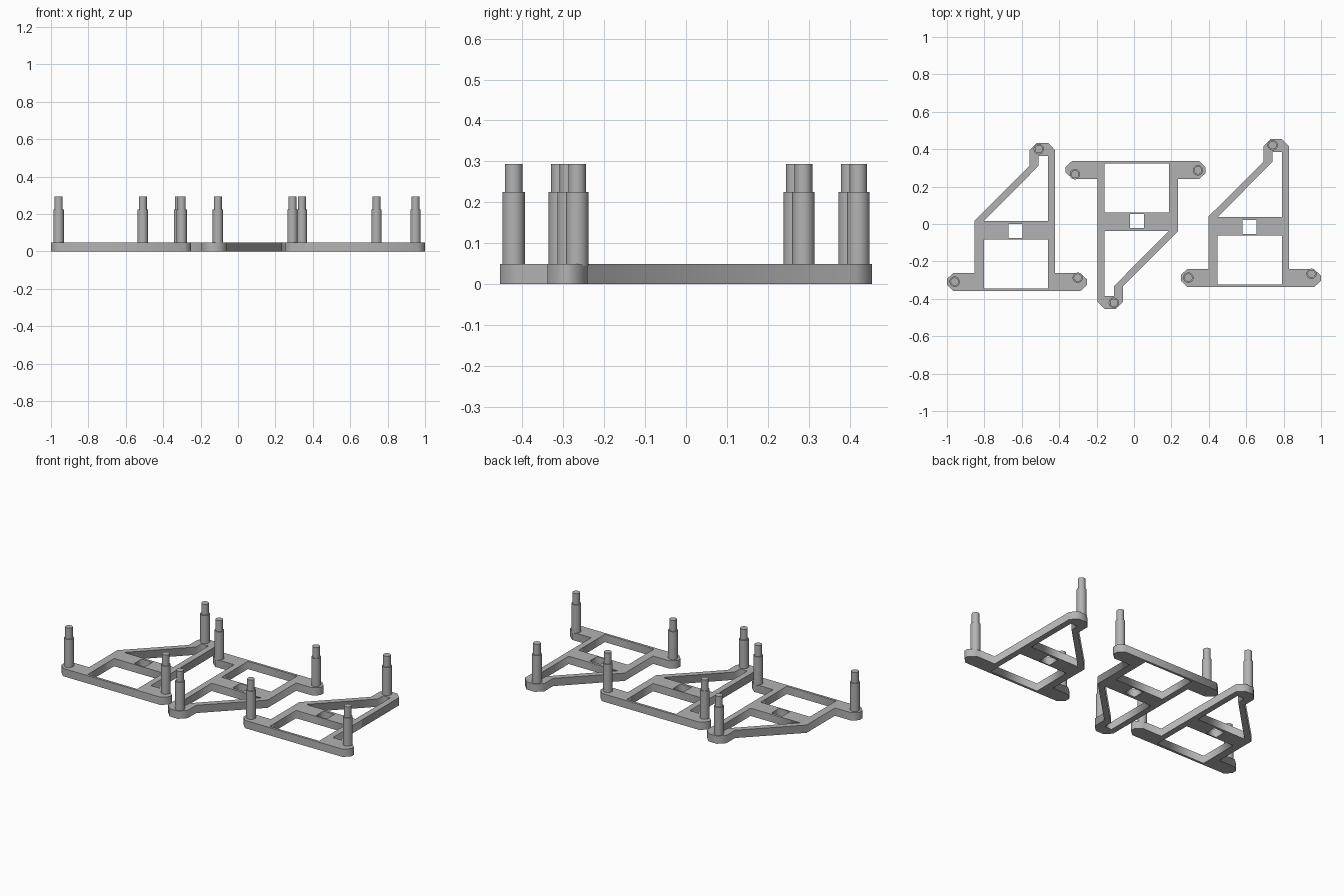
import bpy
import math

if "Cube" in bpy.data.objects:
    bpy.data.objects.remove(bpy.data.objects["Cube"])

T = 0.049          # plate thickness
grey = bpy.data.materials.new("grey plastic")
grey.diffuse_color = (0.45, 0.45, 0.45, 1)
grey.use_nodes = True
grey.node_tree.nodes["Principled BSDF"].inputs["Base Color"].default_value = grey.diffuse_color

# Bracket outline and its three openings
OUTLINE = [(0.285, -0.338), (0.963, -0.338), (1.0, -0.303), (1.0, -0.276), (0.96, -0.241),
           (0.828, -0.241), (0.828, 0.416), (0.79, 0.455), (0.732, 0.455), (0.692, 0.416),
           (0.692, 0.332), (0.398, 0.04), (0.398, -0.241), (0.285, -0.241), (0.25, -0.272),
           (0.25, -0.303)]
WINDOW = [(0.447, -0.323), (0.79, -0.323), (0.79, -0.062), (0.447, -0.062)]
SLOT = [(0.58, -0.053), (0.655, -0.053), (0.655, 0.021), (0.58, 0.021)]
TRIANGLE = [(0.447, 0.037), (0.79, 0.037), (0.79, 0.385), (0.74, 0.385), (0.74, 0.332)]
POSTS = [(0.741, 0.421), (0.291, -0.287), (0.949, -0.266)]


def plate(name, place):
    """Flat frame: filled 2D curve with holes, extruded to the plate thickness."""
    cu = bpy.data.curves.new(name, 'CURVE')
    cu.dimensions = '2D'
    cu.fill_mode = 'BOTH'
    cu.extrude = T / 2
    for loop in (OUTLINE, WINDOW, SLOT, TRIANGLE):
        sp = cu.splines.new('POLY')
        sp.points.add(len(loop) - 1)
        for p, xy in zip(sp.points, loop):
            p.co = (*place(*xy), 0, 1)
        sp.use_cyclic_u = True
    ob = bpy.data.objects.new(name, cu)
    ob.location.z = T / 2
    bpy.context.collection.objects.link(ob)
    bpy.ops.object.select_all(action='DESELECT')
    ob.select_set(True)
    bpy.context.view_layer.objects.active = ob
    bpy.ops.object.convert(target='MESH')
    ob = bpy.context.object
    ob.data.materials.clear()
    ob.data.materials.append(grey)


def pin(name, x, y, r, z0, z1):
    """Round upright pin."""
    bpy.ops.mesh.primitive_cylinder_add(vertices=32, radius=r, depth=z1 - z0,
                                        location=(x, y, (z0 + z1) / 2))
    ob = bpy.context.object
    ob.name = name
    ob.data.materials.append(grey)
    bpy.ops.object.shade_smooth_by_angle(angle=math.radians(30))


# Three copies: right, left (shifted), middle (turned half way round)
PLACES = {
    "right": lambda x, y: (x, y),
    "left": lambda x, y: (x - 1.25, y - 0.021),
    "middle": lambda x, y: (0.633 - x, -y),
}
for side, place in PLACES.items():
    plate(side + "_bracket", place)
    for i, xy in enumerate(POSTS, 1):
        x, y = place(*xy)
        pin(f"{side}_post_{i}", x, y, 0.0275, T - 0.005, 0.225)
        pin(f"{side}_post_tip_{i}", x, y, 0.0215, 0.22, 0.293)
